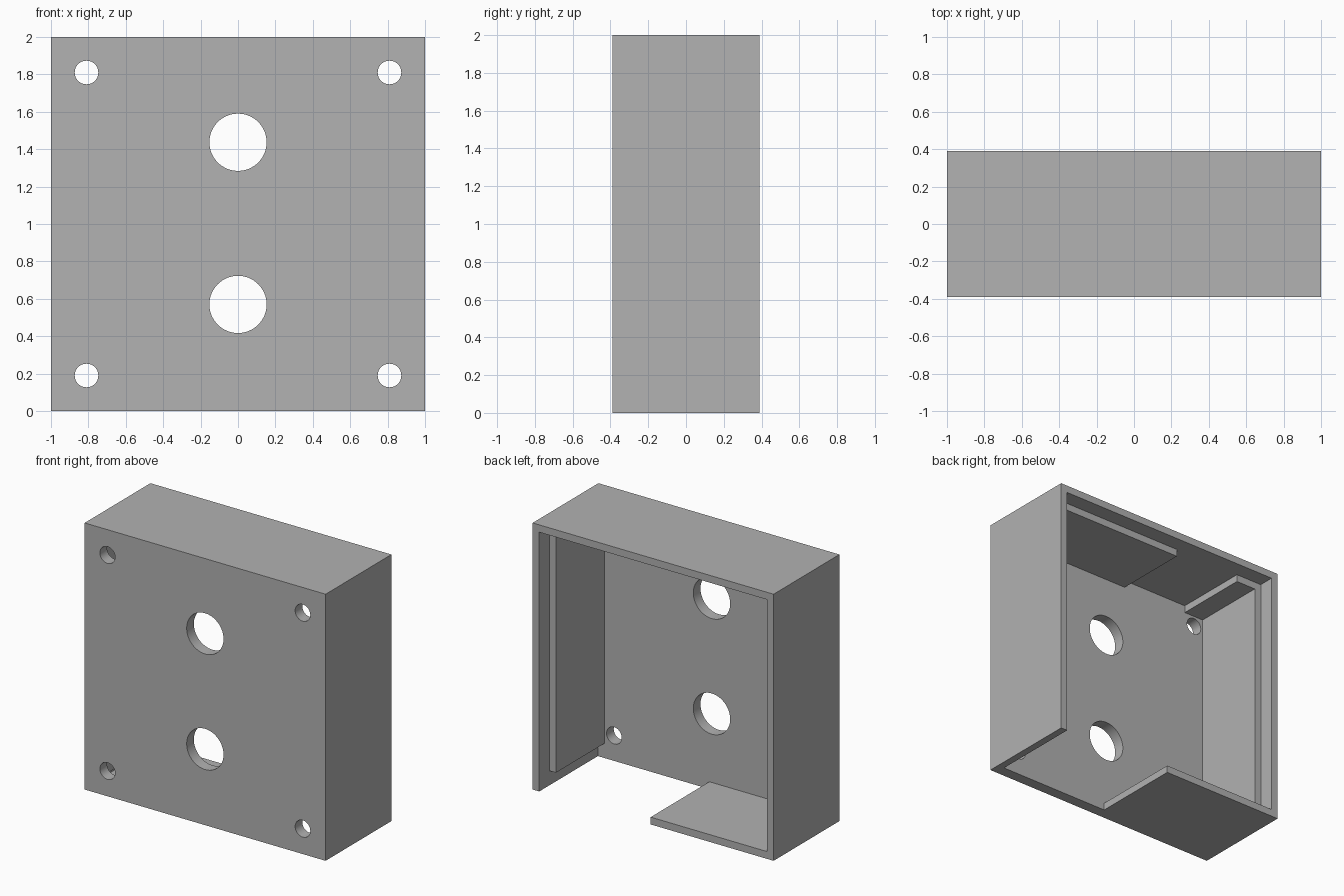
import bpy
import bmesh
import math
from mathutils import Matrix

if "Cube" in bpy.data.objects:
    bpy.data.objects.remove(bpy.data.objects["Cube"])

# Main dimensions
DEPTH = 0.39       # half depth
WALL = 0.055       # wall and ledge thickness
INNER = 1 - WALL   # half width of the cavity
FRONT_IN = -0.305  # inner side of the front panel
LEDGE_Y = 0.27     # back edge of the ledges

grey = bpy.data.materials.new("grey")
grey.use_nodes = True
grey.diffuse_color = (0.445, 0.445, 0.445, 1)
grey.node_tree.nodes["Principled BSDF"].inputs["Base Color"].default_value = grey.diffuse_color


def finish(name, bm):
    bmesh.ops.recalc_face_normals(bm, faces=bm.faces)
    mesh = bpy.data.meshes.new(name)
    bm.to_mesh(mesh)
    bm.free()
    mesh.materials.append(grey)
    obj = bpy.data.objects.new(name, mesh)
    bpy.context.collection.objects.link(obj)
    return obj


def prism(name, outline, y0, y1):
    """Extrude an x-z outline along y."""
    bm = bmesh.new()
    face = bm.faces.new([bm.verts.new((x, y0, z)) for x, z in outline])
    new = bmesh.ops.extrude_face_region(bm, geom=[face])["geom"]
    verts = [v for v in new if isinstance(v, bmesh.types.BMVert)]
    bmesh.ops.translate(bm, verts=verts, vec=(0, y1 - y0, 0))
    return finish(name, bm)


def rect(x0, x1, z0, z1):
    return [(x0, z0), (x1, z0), (x1, z1), (x0, z1)]


def rod(name, x, z, radius):
    """Hole cutter running through the front panel."""
    bm = bmesh.new()
    turn = Matrix.Translation((x, FRONT_IN, z)) @ Matrix.Rotation(math.pi / 2, 4, "X")
    bmesh.ops.create_cone(bm, cap_ends=True, segments=64, radius1=radius,
                          radius2=radius, depth=0.4, matrix=turn)
    return finish(name, bm)


def cut(target, cutter):
    cutter.hide_render = True
    mod = target.modifiers.new("cut", "BOOLEAN")
    mod.operation = "DIFFERENCE"
    mod.solver = "EXACT"
    mod.object = cutter
    bpy.context.view_layer.objects.active = target
    bpy.ops.object.modifier_apply(modifier=mod.name)
    bpy.data.objects.remove(cutter)


# Box shell, open at the back and along part of the floor
shell = prism("box_shell", rect(-1, 1, 0, 2), -DEPTH, DEPTH)
cut(shell, prism("cavity_cutter", rect(-INNER, INNER, WALL, 2 - WALL), FRONT_IN, 1))
cut(shell, prism("floor_cutter", rect(0.02, INNER, -0.5, 0.5), FRONT_IN, 1))

# Corner holes and the two large holes in the front panel
for x in (-0.81, 0.81):
    for z in (0.19, 1.81):
        cut(shell, rod("corner_hole_cutter", x, z, 0.063))
for z in (0.57, 1.437):
    cut(shell, rod("large_hole_cutter", 0, z, 0.153))

# L-shaped inner ledges along the side walls and ceiling
for name, side, end in (("left_ledge", 1, -0.17), ("right_ledge", -1, -0.725)):
    wall, lip = side * INNER, side * (INNER - WALL)
    top, under, low = 2 - WALL, 2 - 2 * WALL, 2 * WALL
    outline = [(wall, low), (lip, low), (lip, under), (end, under), (end, top), (wall, top)]
    prism(name, outline, FRONT_IN, LEDGE_Y)

# Smooth hole walls with sharp edges
bpy.ops.object.select_all(action="DESELECT")
shell.select_set(True)
bpy.context.view_layer.objects.active = shell
bpy.ops.object.shade_smooth_by_angle(angle=math.radians(30))
